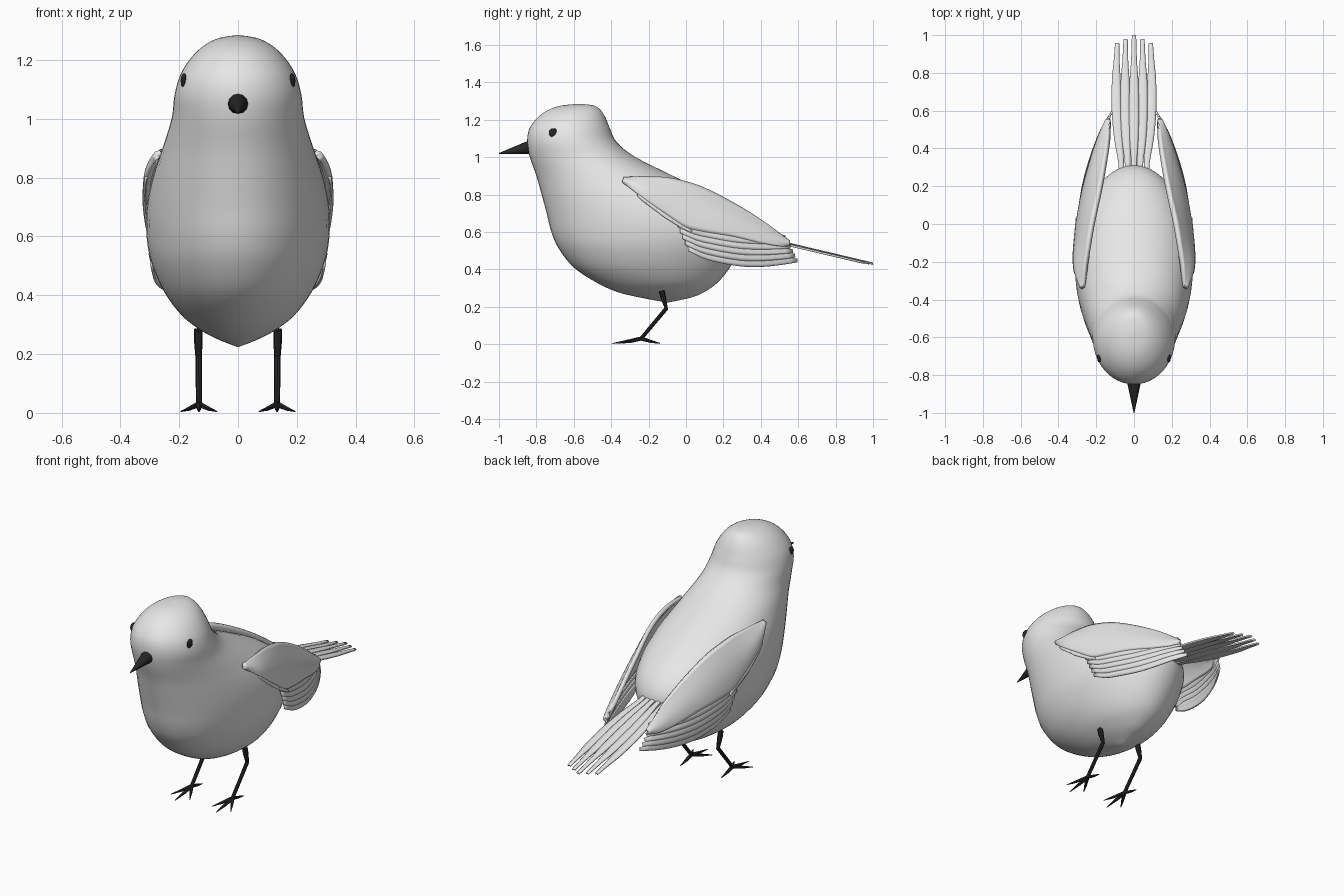
import bpy, bmesh, math
from mathutils import Vector

if "Cube" in bpy.data.objects:
    bpy.data.objects.remove(bpy.data.objects["Cube"])


def material(name, col):
    m = bpy.data.materials.new(name)
    m.diffuse_color = (*col, 1)
    m.use_nodes = True
    m.node_tree.nodes["Principled BSDF"].inputs["Base Color"].default_value = m.diffuse_color
    return m


GREY = material("plumage_grey", (0.8, 0.8, 0.8))
BLACK = material("dark_horn", (0.02, 0.02, 0.02))


def catmull(rows, steps):
    """Smooth curve through rows of numbers."""
    out, n = [], len(rows)
    for i in range(n - 1):
        quad = [rows[max(i - 1, 0)], rows[i], rows[i + 1], rows[min(i + 2, n - 1)]]
        for k in range(steps):
            t = k / steps
            out.append([0.5 * (2 * b + (c - a) * t + (2 * a - 5 * b + 4 * c - d) * t * t
                               + (3 * b - a - 3 * c + d) * t ** 3)
                        for a, b, c, d in zip(*quad)])
    return out + [list(rows[-1])]


def loft(name, rings, mat, closed=True, caps=True, thick=0, mirror=False, angle=40):
    """Skin a list of equal-length point rings."""
    bm = bmesh.new()
    vs = [[bm.verts.new(p) for p in r] for r in rings]
    n = len(rings[0])
    for a, b in zip(vs, vs[1:]):
        for i in range(n if closed else n - 1):
            j = (i + 1) % n
            bm.faces.new((a[i], a[j], b[j], b[i]))
    if closed and caps:
        bm.faces.new(vs[0])
        bm.faces.new(vs[-1])
    bmesh.ops.recalc_face_normals(bm, faces=bm.faces)
    me = bpy.data.meshes.new(name)
    bm.to_mesh(me)
    bm.free()
    ob = bpy.data.objects.new(name, me)
    bpy.context.collection.objects.link(ob)
    me.materials.append(mat)
    bpy.ops.object.select_all(action='DESELECT')
    ob.select_set(True)
    bpy.context.view_layer.objects.active = ob
    bpy.ops.object.shade_smooth_by_angle(angle=math.radians(angle))
    if thick:
        m = ob.modifiers.new("thickness", 'SOLIDIFY')
        m.thickness, m.offset = thick, 0
    if mirror:
        ob.modifiers.new("mirror", 'MIRROR')
    return ob


def tube(name, pts, radii, mat, sides=8, mirror=False):
    """Tapered tube along a bent path."""
    pts = [Vector(p) for p in pts]
    rings = []
    for i, p in enumerate(pts):
        d = (pts[min(i + 1, len(pts) - 1)] - pts[max(i - 1, 0)]).normalized()
        u = d.cross(Vector((1, 0, 0))).normalized()
        w = d.cross(u)
        rings.append([p + radii[i] * (u * math.cos(a) + w * math.sin(a))
                      for a in (2 * math.pi * k / sides for k in range(sides))])
    return loft(name, rings, mat, mirror=mirror)


# Body and head: horizontal slices of (z, front y, back y, half width)
slices = [(.224, -.11, -.09, .002), (.25, -.25, .03, .068), (.28, -.37, .10, .125),
          (.33, -.48, .17, .19), (.41, -.60, .235, .25), (.51, -.68, .29, .294),
          (.60, -.72, .31, .311), (.70, -.745, .255, .31), (.80, -.772, .125, .29),
          (.90, -.80, -.07, .257), (1.0, -.835, -.27, .226), (1.08, -.849, -.37, .216),
          (1.15, -.838, -.405, .196), (1.21, -.795, -.43, .158), (1.25, -.74, -.455, .115),
          (1.275, -.67, -.49, .065), (1.285, -.575, -.56, .004)]
SEG = 48
rings = []
for z, f, b, w in catmull(slices, 4):
    rings.append([(w * math.sin(a), (f + b) / 2 - (b - f) / 2 * math.cos(a), z)
                  for a in (2 * math.pi * k / SEG for k in range(SEG))])
loft("body", rings, GREY, angle=60)


# Wing surface: (y, top z, bottom z, inner x, outer x)
wing = catmull([(-.34, .88, .80, .262, .30), (-.2, .89, .72, .25, .315), (0, .865, .50, .218, .310),
                (.24, .755, .435, .167, .275), (.48, .60, .435, .130, .195),
                (.62, .52, .43, .108, .115)], 8)


def wing_x(y, z):
    for a, b in zip(wing, wing[1:]):
        if y <= b[0]:
            break
    t = min(max((y - a[0]) / (b[0] - a[0]), 0), 1)
    top, bot, xi, xo = [p + (q - p) * t for p, q in zip(a[1:], b[1:])]
    v = min(max((top - z) / (top - bot), 0), 1)
    return xi + (xo - xi) * math.sin(v * math.pi / 2)


def panel(name, rows, bulge, shift, thick, cols=8):
    """Curved plate lying on the wing surface; rows of (y, top z, bottom z)."""
    rings = []
    for y, top, bot in rows:
        r = []
        for k in range(cols + 1):
            v = k / cols
            z = top + (bot - top) * v
            r.append((wing_x(y, z) + shift + bulge * math.sin(math.pi * v), y, z))
        rings.append(r)
    loft(name, rings, GREY, closed=False, thick=thick, mirror=True)


# Upper wing
covert = [(-.335, .882, .874), (-.27, .888, .815), (-.2, .89, .76), (-.1, .886, .69),
          (0, .865, .625), (.1, .83, .60), (.25, .752, .575), (.4, .66, .54),
          (.5, .583, .525), (.55, .545, .535)]
panel("wing_coverts", catmull(covert, 4), .012, 0, .024, 12)


def feather(name, root, tip, sag, width, shift):
    """Long narrow blade with a blunt tip."""
    rows = []
    for k in range(15):
        t = k / 14
        w = width * min(1, .35 + 4 * t) * (1 - .72 * max(0, (t - .5) / .5) ** 1.5)
        z = root[1] + (tip[1] - root[1]) * t - sag * math.sin(math.pi * t)
        rows.append((root[0] + (tip[0] - root[0]) * t, z + w, z - w))
    panel(name, rows, .003, shift, .008, 4)


# Flight feathers fanned below the coverts
for i in range(6):
    f = i / 5
    feather(f"flight_feather_{i + 1}", (-.06 + .07 * f, .67 - .16 * f),
            (.53 + .065 * f, .57 - .122 * f), .008 + .024 * f, .032, .004 - .004 * i)
# Short feathers along the front lower edge
for i in range(3):
    feather(f"edge_feather_{i + 1}", (-.26 + .05 * i, .80 - .04 * i),
            (-.07 + .05 * i, .66 - .03 * i), 0, .014, .006)

# Tail feathers: (y, half width, spread) rows on a sloping plane
for i in range(-2, 3):
    tip = 1.0 - .022 * abs(i)
    rows = catmull([(.22, .012, .034), (.32, .013, .034), (.45, .022, .041), (.6, .025, .046),
                    (.76, .022, .047), (.86, .014, .046), (tip, .009, .0445)], 3)
    rings = []
    for y, w, s in rows:
        z = .534 - .236 * (y - .55) - .003 * abs(i)
        rings.append([(i * s + w * k, y, z + .004 * (1 - k * k)) for k in (-1, -.5, 0, .5, 1)])
    loft(f"tail_feather_{i + 3}", rings, GREY, closed=False, thick=.009)

# Beak
rings = [[(r * math.cos(a), y, z + r * math.sin(a))
          for a in (2 * math.pi * k / 12 for k in range(12))]
         for y, z, r in ((-.80, 1.054, .036), (-.85, 1.051, .034), (-1.0, 1.02, .002))]
loft("beak", rings, BLACK)

# Eyes
rings = []
for k in range(1, 12):
    p = math.pi * k / 12
    rings.append([(.184 + .011 * math.sin(p) * math.cos(a),
                   -.71 + .023 * math.sin(p) * math.sin(a), 1.13 + .025 * math.cos(p))
                  for a in (2 * math.pi * j / 16 for j in range(16))])
loft("eye", rings, BLACK, mirror=True)

# Legs and toes
ANKLE = (.133, -.24, .03)
tube("leg", [(.135, -.13, .285), (.135, -.122, .25), (.134, -.106, .19), ANKLE],
     [.015, .015, .011, .010], BLACK, mirror=True)
for name, end in (("inner_toe", (.072, -.345, .005)), ("middle_toe", (.133, -.392, .004)),
                  ("outer_toe", (.194, -.345, .005)), ("back_toe", (.133, -.138, .004))):
    mid = [a + (b - a) * .5 for a, b in zip(ANKLE, end)]
    mid[2] -= .002
    tube(name, [ANKLE, mid, end], [.011, .008, .002], BLACK, 6, mirror=True)
